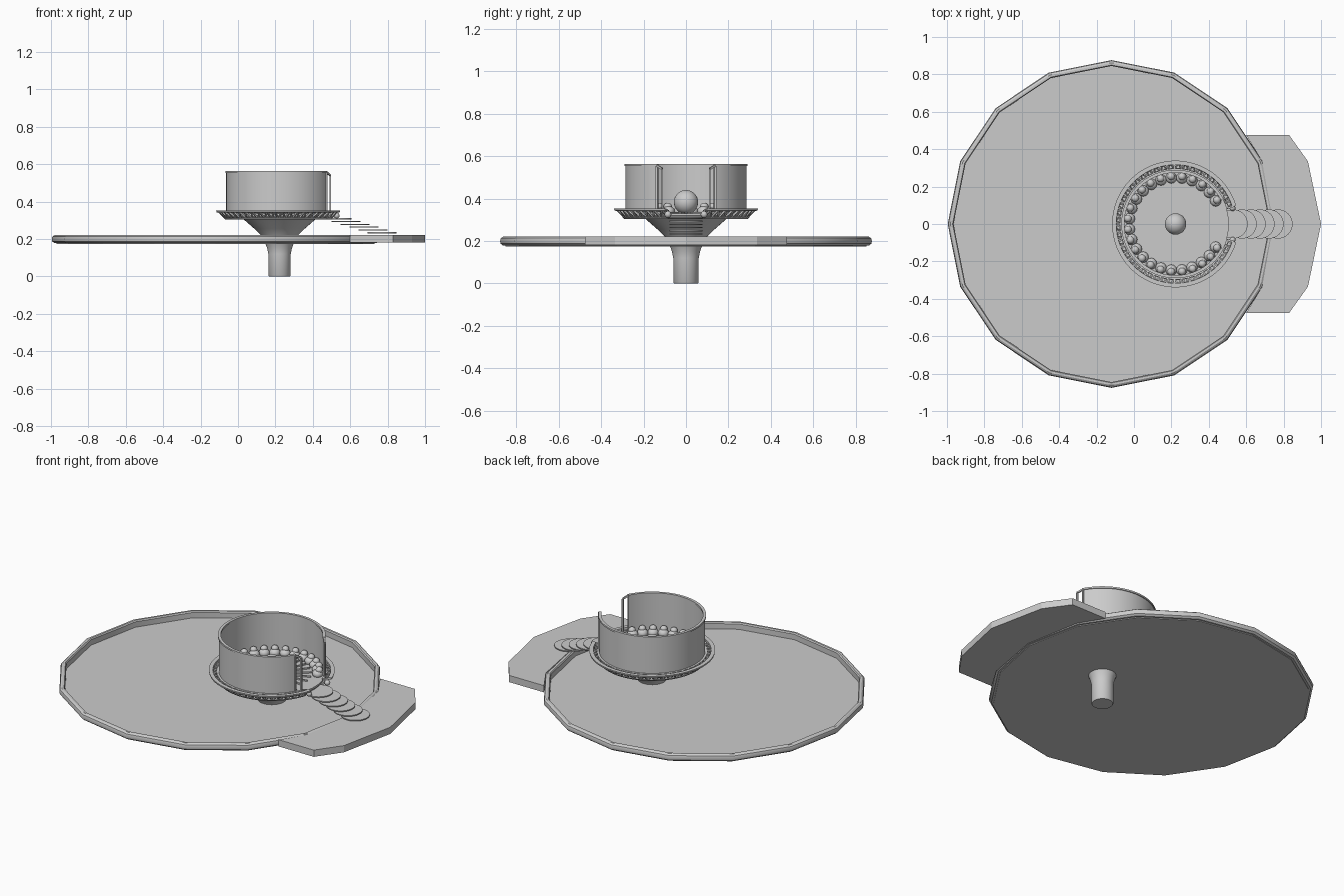
import bpy, bmesh
from math import sin, cos, pi, radians
from mathutils import Vector

if "Cube" in bpy.data.objects:
    bpy.data.objects.remove(bpy.data.objects["Cube"])

CX = 0.222   # axis of the raised round room


def finish(name, bm, smooth=True):
    bmesh.ops.recalc_face_normals(bm, faces=bm.faces[:])
    me = bpy.data.meshes.new(name)
    bm.to_mesh(me)
    bm.free()
    ob = bpy.data.objects.new(name, me)
    bpy.context.collection.objects.link(ob)
    if smooth:
        bpy.context.view_layer.objects.active = ob
        bpy.ops.object.select_all(action='DESELECT')
        ob.select_set(True)
        bpy.ops.object.shade_smooth_by_angle(angle=radians(35))
    return ob


def lathe(name, profile, cx, segs, gap=0.0, closed=True, smooth=True):
    """Revolve an (r, z) profile; gap = half opening angle facing +x."""
    bm = bmesh.new()
    n = segs + (1 if gap else 0)
    rings = []
    for i in range(n):
        a = gap + (2 * pi - 2 * gap) * i / segs
        rings.append([bm.verts.new((cx + r * cos(a), r * sin(a), z)) for r, z in profile])
    m = len(profile)
    for i in range(segs):
        p, q = rings[i], rings[(i + 1) % n]
        for j in range(m if closed else m - 1):
            k = (j + 1) % m
            bm.faces.new((p[j], q[j], q[k], p[k]))
    if closed and gap:
        bm.faces.new(rings[0])
        bm.faces.new(rings[-1])
    bmesh.ops.remove_doubles(bm, verts=bm.verts[:], dist=1e-5)
    return finish(name, bm, smooth)


def bar(bm, p, q, w):
    """Square bar between two points."""
    p, q = Vector(p), Vector(q)
    d = q - p
    M = d.to_track_quat('Z', 'Y').to_matrix().to_4x4()
    M.translation = (p + q) / 2
    vs = bmesh.ops.create_cube(bm, size=1)['verts']
    for v in vs:
        v.co = M @ Vector((v.co.x * w, v.co.y * w, v.co.z * d.length))


def polar(r, a, z):
    return Vector((CX + r * cos(a), r * sin(a), z))


# sixteen-sided basin: raised rim and thin floor
lathe("basin_rim", [(0.845, 0.178), (0.862, 0.178), (0.873, 0.187), (0.876, 0.20),
                    (0.872, 0.213), (0.862, 0.22), (0.85, 0.22), (0.845, 0.213)],
      -0.12, 16)
lathe("basin_floor", [(0, 0.174), (0.85, 0.174), (0.85, 0.181), (0, 0.181)], -0.12, 16,
      closed=False, smooth=False)

# landing at the foot of the stairs
bm = bmesh.new()
outline = [(0.60, 0.475), (0.83, 0.475), (0.93, 0.335), (1.0, 0), (0.93, -0.335),
           (0.83, -0.475), (0.60, -0.475), (0.685, -0.335), (0.745, 0), (0.685, 0.335)]
face = bm.faces.new([bm.verts.new((x, y, 0.18)) for x, y in outline])
top = bmesh.ops.extrude_face_region(bm, geom=[face])['geom']
for v in top:
    if isinstance(v, bmesh.types.BMVert):
        v.co.z = 0.22
finish("landing", bm, False)

# stem flaring into the funnel that carries the room
lathe("stem", [(0, 0), (0.056, 0), (0.06, 0.006), (0.06, 0.12), (0.066, 0.15), (0.077, 0.18),
               (0.098, 0.22), (0.135, 0.255), (0.19, 0.303)], CX, 40, closed=False)

# room floor and surrounding wall
lathe("room_floor", [(0, 0.303), (0.272, 0.303), (0.285, 0.32), (0.285, 0.33), (0, 0.33)],
      CX, 64, closed=False)
lathe("room_wall", [(0.278, 0.32), (0.285, 0.32), (0.285, 0.555), (0.278, 0.555)],
      CX, 64, gap=radians(28))
lathe("wall_lip", [(0.274, 0.553), (0.29, 0.553), (0.29, 0.563), (0.274, 0.563)],
      CX, 64, gap=radians(28))

# flared openwork collar
G = radians(17)
lathe("collar_top_rail", [(0.315, 0.34), (0.337, 0.343), (0.339, 0.353), (0.317, 0.353)],
      CX, 60, gap=G)
lathe("collar_bottom_rail", [(0.27, 0.303), (0.29, 0.303), (0.3, 0.314), (0.28, 0.316)],
      CX, 60, gap=G)
lathe("collar_inner_rail", [(0.285, 0.335), (0.297, 0.335), (0.297, 0.345), (0.285, 0.345)],
      CX, 60, gap=G)
bm = bmesh.new()
N = 44
step = (2 * pi - 2 * G) / N
for i in range(N + 1):
    a = G + step * i
    bar(bm, polar(0.29, a, 0.34), polar(0.33, a, 0.348), 0.009)
    if i < N:
        bar(bm, polar(0.288, a, 0.309), polar(0.326, a + step / 2, 0.347), 0.008)
        bar(bm, polar(0.288, a + step, 0.309), polar(0.326, a + step / 2, 0.347), 0.008)
finish("collar_struts", bm, False)

# framed side leaves at the doorway
bm = bmesh.new()
for s in (1, -1):
    pts = [(0.474, 0.138 * s, 0.33), (0.474, 0.138 * s, 0.556),
           (0.493, 0.112 * s, 0.54), (0.493, 0.112 * s, 0.33)]
    for k in range(4):
        bar(bm, pts[k], pts[(k + 1) % 4], 0.009)
finish("door_frames", bm, False)

# central ball
bm = bmesh.new()
bmesh.ops.create_uvsphere(bm, u_segments=28, v_segments=16, radius=0.057)
bmesh.ops.translate(bm, verts=bm.verts[:], vec=(CX, 0, 0.383))
finish("centre_ball", bm)

# radial floor ribs
bm = bmesh.new()
for i in range(24):
    a = 2 * pi * (i + 0.5) / 24
    bar(bm, polar(0.075, a, 0.333), polar(0.215, a, 0.333), 0.009)
finish("floor_ribs", bm, False)

# cushions in a ring along the wall
bm = bmesh.new()
for i in range(24):
    a = radians(30) + radians(300) * i / 23
    for r, z, size, h in ((0.248, 0.34, 0.03, 0.025), (0.256, 0.362, 0.02, 0.018)):
        vs = bmesh.ops.create_uvsphere(bm, u_segments=12, v_segments=8, radius=1)['verts']
        c = polar(r, a, z)
        for v in vs:
            v.co = c + Vector((v.co.x * size, v.co.y * size, v.co.z * h))
finish("wall_cushions", bm)

# round stepping discs leading down to the landing
bm = bmesh.new()
for i in range(6):
    vs = bmesh.ops.create_cone(bm, cap_ends=True, segments=32, radius1=0.078,
                               radius2=0.078, depth=0.006)['verts']
    bmesh.ops.translate(bm, verts=vs, vec=(0.53 + 0.048 * i, 0, 0.308 - 0.015 * i))
finish("stair_discs", bm)

# small rounded newel posts where the stairs meet the collar
bm = bmesh.new()
for s in (1, -1):
    vs = bmesh.ops.create_uvsphere(bm, u_segments=12, v_segments=8, radius=0.016)['verts']
    bmesh.ops.translate(bm, verts=vs, vec=(0.527, 0.085 * s, 0.325))
finish("stair_newels", bm)
